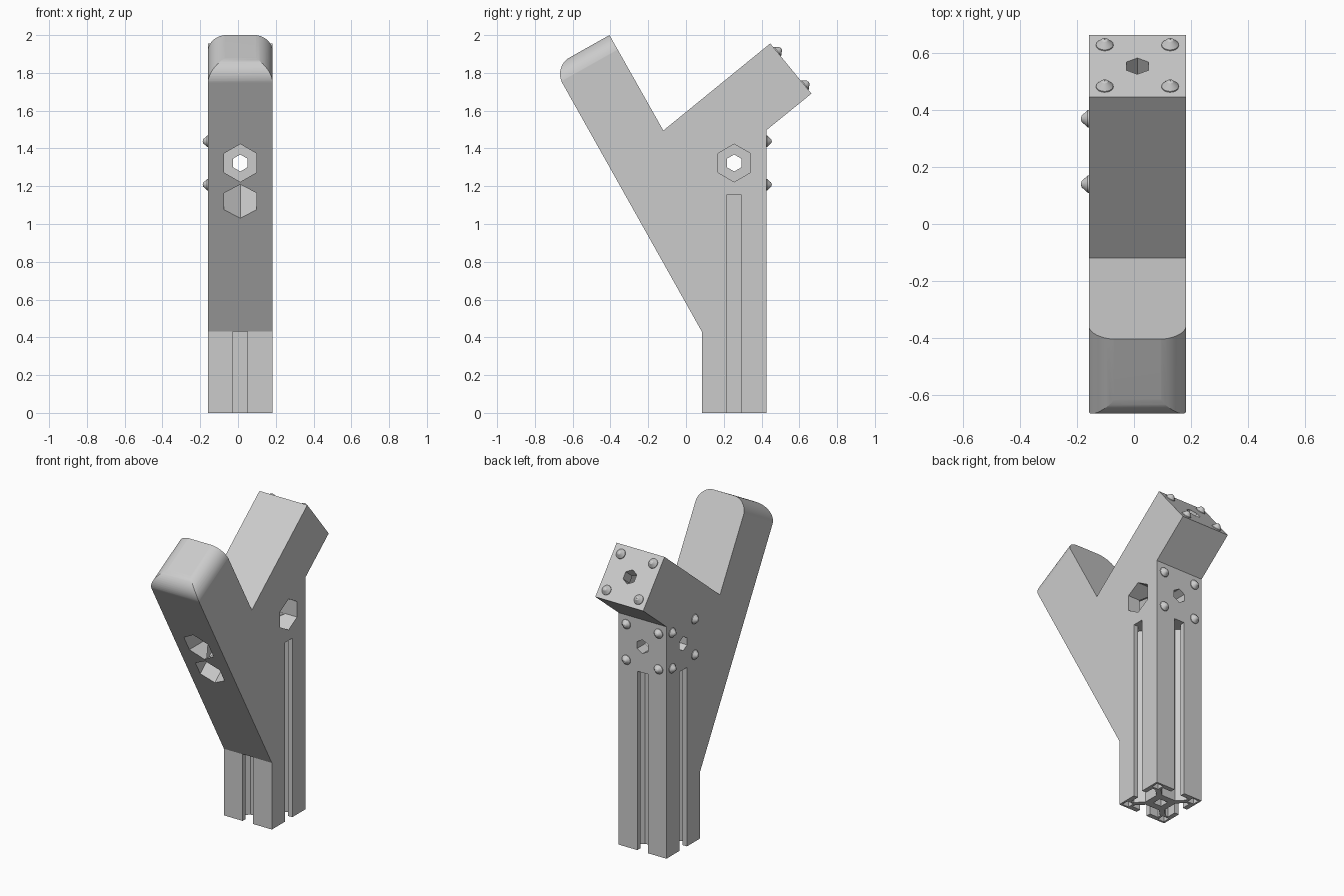
import bpy, bmesh, math
from mathutils import Vector, Matrix

if "Cube" in bpy.data.objects:
    bpy.data.objects.remove(bpy.data.objects["Cube"], do_unlink=True)

# one plain grey material
grey = bpy.data.materials.new("plain grey")
grey.use_nodes = True
COLOR = (0.6, 0.6, 0.6, 1)
grey.diffuse_color = COLOR
grey.node_tree.nodes["Principled BSDF"].inputs["Base Color"].default_value = COLOR

CX, CY, HALF = 0.012, 0.255, 0.171    # column axis and half width
SOCKET_TOP, WALL, ROUND = 1.155, 0.085, 0.1
X, Y, Z = Vector((1, 0, 0)), Vector((0, 1, 0)), Vector((0, 0, 1))
AXIS_Z = 1.323                        # height of the crossing bolt holes


def make_object(name, bm):
    bmesh.ops.recalc_face_normals(bm, faces=bm.faces)
    mesh = bpy.data.meshes.new(name)
    bm.to_mesh(mesh)
    bm.free()
    mesh.materials.append(grey)
    obj = bpy.data.objects.new(name, mesh)
    bpy.context.collection.objects.link(obj)
    return obj


def prism(name, points, origin, u, v, w, start, end):
    """Extrude a flat outline given in axes u, v along w."""
    bm = bmesh.new()
    low = [bm.verts.new(origin + u * a + v * b + w * start) for a, b in points]
    high = [bm.verts.new(p.co + w * (end - start)) for p in low]
    bm.faces.new(low)
    bm.faces.new(high[::-1])
    for i in range(len(low)):
        bm.faces.new((low[i - 1], low[i], high[i], high[i - 1]))
    return make_object(name, bm)


def activate(obj):
    bpy.ops.object.select_all(action="DESELECT")
    obj.select_set(True)
    bpy.context.view_layer.objects.active = obj


def cut(target, cutter):
    cutter.hide_render = True
    mod = target.modifiers.new("cut", "BOOLEAN")
    mod.operation, mod.solver, mod.object = "DIFFERENCE", "EXACT", cutter
    activate(target)
    bpy.ops.object.modifier_apply(modifier=mod.name)
    bpy.data.objects.remove(cutter, do_unlink=True)


def hexagon(r):
    return [(r * math.sin(k * math.pi / 3), r * math.cos(k * math.pi / 3)) for k in range(6)]


def square(x, y, h):
    return [(x - h, y - h), (x + h, y - h), (x + h, y + h), (x - h, y + h)]


def quarter(n=12):
    return [k * math.pi / 2 / n for k in range(n + 1)]


# forked body: side outline with a rounded front tip
tip = Vector((0, -0.405, 2.0))
arm = Vector((0, -0.49, 0.872)).normalized()
fore = Vector((0, -arm.z, arm.y))
front_tip = tip + fore * 2 * HALF
centre = front_tip - (arm + fore) * ROUND
arc = [centre + (arm * math.cos(t) + fore * math.sin(t)) * ROUND for t in quarter()]
end_low, end_high = Vector((0, 0.664, 1.69)), Vector((0, 0.446, 1.956))
outline = [(CY - HALF, 0), (CY + HALF, 0), (CY + HALF, 1.497), end_low.yz, end_high.yz,
           (-0.12, 1.495), tip.yz] + [p.yz for p in arc] + [(CY - HALF, 0.43)]
body = prism("forked_bracket_body", outline, X * CX, Y, Z, X, -HALF, HALF)

# rounded side corners at the front tip; the cutter arc starts just off the surface
for side in (-1, 1):
    inner, r = HALF - ROUND, ROUND + 0.0007
    corner = [(inner + r * math.cos(t), -ROUND + r * math.sin(t)) for t in quarter()]
    corner += [(inner, 0.08), (HALF + 0.08, 0.08), (HALF + 0.08, -ROUND)]
    cut(body, prism("corner_cutter", corner, tip + X * CX, X * side, arm, fore, -0.04, 0.5))

# slotted socket profile up the column; the front slot stays behind the sloping face
base = Vector((CX, CY, 0))
for u, v, out in ((X, Y, 0.01), (Y, -X, 0.01), (-X, -Y, 0.001), (-Y, X, 0.01)):
    half_slot = [(0.0375, HALF + out), (0.0375, 0.14), (0.097, 0.14), (0.097, 0.12), (0.05, 0.073)]
    slot = half_slot + [(-a, b) for a, b in reversed(half_slot)]
    cut(body, prism("slot_cutter", slot, base, u, v, Z, -0.1, SOCKET_TOP))
for sx, sy, h in ((0, 0, 0.03), (1, 1, 0.023), (1, -1, 0.023), (-1, 1, 0.023), (-1, -1, 0.023)):
    cut(body, prism("core_cutter", square(sx * 0.135, sy * 0.135, h), base, X, Y, Z, -0.1, SOCKET_TOP))


def add_bump(name, place, normal):
    """Small blunt cone standing on a face."""
    bm = bmesh.new()
    for r1, r2, z0, z1 in ((0.031, 0.03, -0.004, 0.004), (0.03, 0.011, 0.004, 0.025),
                           (0.011, 0.001, 0.025, 0.028)):
        bmesh.ops.create_cone(bm, segments=20, radius1=r1, radius2=r2, depth=z1 - z0,
                              matrix=Matrix.Translation((0, 0, (z0 + z1) / 2)))
    turn = normal.to_track_quat("Z", "Y").to_matrix().to_4x4()
    bmesh.ops.transform(bm, matrix=Matrix.Translation(place) @ turn, verts=bm.verts)
    obj = make_object(name, bm)
    activate(obj)
    bpy.ops.object.shade_smooth_by_angle(angle=math.radians(50))


# three mounting faces: bolt hole, access bore and four locating bumps each
end_normal = Vector((0, end_high.z - end_low.z, end_low.y - end_high.y)).normalized()
end_up = (end_high - end_low).normalized()
mounts = (("back", Vector((CX, CY + HALF, AXIS_Z)), Y, X, Z, 1.2),
          ("side", Vector((CX - HALF, CY, AXIS_Z)), -X, Y, Z, 0.5),
          ("arm_end", (end_low + end_high) / 2 + X * CX, end_normal, X, end_up, 1.5))
for label, place, normal, u, v, reach in mounts:
    cut(body, prism("bore_cutter", hexagon(0.1), place, u, v, normal, -reach, -WALL))
    cut(body, prism("bolt_cutter", hexagon(0.045), place, u, v, normal, -WALL - 0.03, 0.05))
    for a in (-0.115, 0.115):
        for b in (-0.115, 0.115):
            add_bump(label + "_locating_bump", place + u * a + v * b, normal)

# smooth the rounded tip, keep everything else crisp
activate(body)
bpy.ops.object.shade_smooth_by_angle(angle=math.radians(25))
weighted = body.modifiers.new("weighted normals", "WEIGHTED_NORMAL")
weighted.keep_sharp = True
